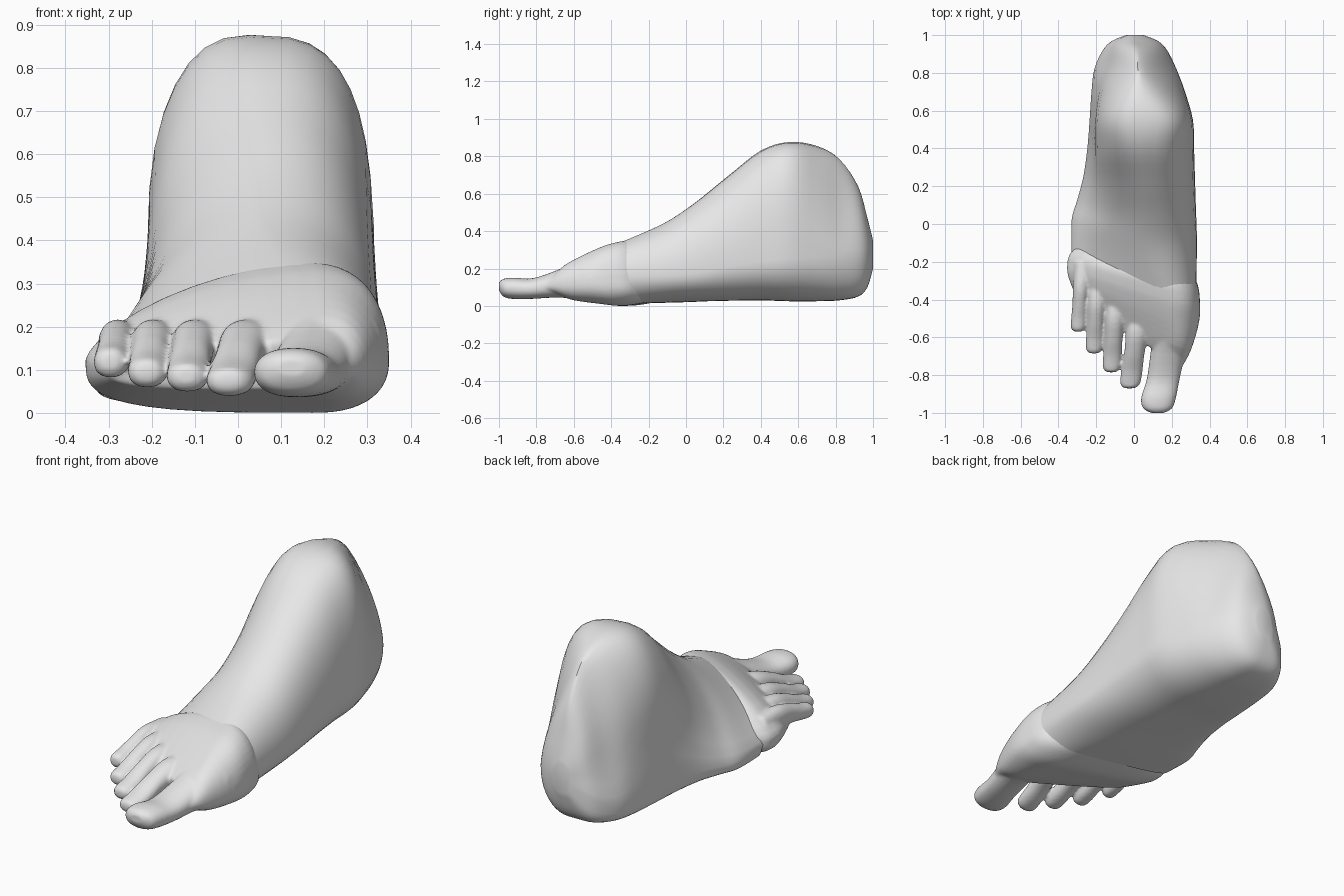
import bpy, bmesh, math

old = bpy.data.objects.get("Cube")
if old:
    bpy.data.objects.remove(old, do_unlink=True)

SEGMENTS = 40
STEPS = 4

# One plain grey for the whole model
grey = bpy.data.materials.new("plain_grey")
grey.use_nodes = True
colour = (0.8, 0.8, 0.8, 1)
grey.diffuse_color = colour
grey.node_tree.nodes["Principled BSDF"].inputs["Base Color"].default_value = colour


def refine(rows):
    """Insert smoothly interpolated rows between the given ones."""
    result = []
    last = len(rows) - 1
    for i in range(last):
        a, b = rows[max(i - 1, 0)], rows[i]
        c, d = rows[i + 1], rows[min(i + 2, last)]
        for step in range(STEPS):
            t = step / STEPS
            result.append([
                q + t * (r - p + t * (2 * p - 5 * q + 4 * r - s + t * (3 * (q - r) + s - p))) / 2
                for p, q, r, s in zip(a, b, c, d)])
    result.append(rows[last])
    return result


def ring(row, sole, lean, waist, arch):
    """Lopsided rounded section: widest at height mid, highest at x = apex.

    sole holds the outer and inner roundness of the lower half; waist pinches
    the outer flank below the ankle; arch lifts the inner flank's widest point."""
    y, skew, x0, x1, z0, z1, apex, mid, outer, inner = row
    points = []
    for i in range(SEGMENTS):
        angle = math.tau * i / SEGMENTS
        c, s = math.cos(angle), math.sin(angle)
        is_inner = c > 0
        side = x1 - apex if is_inner else apex - x0
        middle = mid + arch * (z1 - z0) if is_inner else mid
        if s > 0:
            rise = z1 - middle
            n = inner if is_inner else outer
            if not is_inner:
                height = min(s ** (2 / n), 1)
                side *= 1 - waist * (1 - skew) * math.sin(math.pi * height ** 0.6) ** 4
        else:
            rise = middle - z0
            n = sole[is_inner]
        x = apex + math.copysign(side * abs(c) ** (2 / n), c)
        z = middle + math.copysign(rise * abs(s) ** (2 / n), s)
        points.append((x, y - skew * (0.22 * x + lean * z), z))
    return points


def loft(bm, rows, sole, lean=0.0, waist=0.0, arch=0.0):
    """Skin a closed body through the sections."""
    rings = [[bm.verts.new(p) for p in ring(r, sole, lean, waist, arch)]
             for r in refine(rows)]
    for a, b in zip(rings, rings[1:]):
        for i in range(SEGMENTS):
            j = (i + 1) % SEGMENTS
            bm.faces.new((a[i], a[j], b[j], b[i]))
    bm.faces.new(rings[0])
    bm.faces.new(rings[-1][::-1])


def finish(name, bm):
    bmesh.ops.recalc_face_normals(bm, faces=bm.faces)
    mesh = bpy.data.meshes.new(name)
    bm.to_mesh(mesh)
    bm.free()
    mesh.materials.append(grey)
    obj = bpy.data.objects.new(name, mesh)
    bpy.context.collection.objects.link(obj)
    bpy.ops.object.select_all(action="DESELECT")
    obj.select_set(True)
    bpy.context.view_layer.objects.active = obj
    bpy.ops.object.shade_smooth_by_angle(angle=math.radians(50))
    return obj


# Heel, ankle and instep
# row: y, skew, x min, x max, z min, z max, apex x, widest z, outer and inner power
heel_rows = [
    (1, 0, -.04, .05, .2, .35, 0, .26, 2, 2),
    (.97, 0, -.115, .125, .1, .47, 0, .21, 1.6, 1.8),
    (.92, 0, -.165, .175, .05, .64, .01, .17, 1.35, 1.5),
    (.82, 0, -.21, .225, .03, .785, .02, .14, 1.3, 1.45),
    (.7, 0, -.225, .27, .025, .855, .02, .12, 1.9, 2.1),
    (.55, 0, -.235, .312, .025, .876, .03, .11, 2.6, 3.2),
    (.4, 0, -.247, .318, .03, .83, .04, .1, 2.2, 2.8),
    (.25, .1, -.268, .323, .028, .69, .06, .1, 1.7, 2.4),
    (.12, .3, -.3, .328, .025, .55, .07, .09, 1.5, 2.3),
    (0, .6, -.33, .333, .02, .44, .08, .09, 1.5, 2.2),
    (-.18, 1, -.33, .33, .015, .337, .15, .1, 1.5, 2.1),
]
bm = bmesh.new()
loft(bm, heel_rows, sole=(5, 2.1), lean=0.42, waist=0.08, arch=0.17)
finish("heel_and_instep", bm)

# Ball of the foot, starting inside the instep
ball_rows = [
    (-.12, 1, -.25, .25, .03, .26, .13, .15, 1.6, 2),
    (-.22, 1, -.337, .33, .01, .343, .15, .12, 1.6, 2.3),
    (-.3, 1.2, -.354, .349, 0, .338, .18, .12, 1.6, 2.4),
    (-.38, 1.6, -.35, .345, .01, .3, .19, .12, 1.6, 2.1),
    (-.485, 2.4, -.33, .302, .03, .225, .19, .11, 1.8, 2.1),
    (-.565, 2.8, -.3, .26, .055, .165, .06, .1, 2, 2.3),
]
bm = bmesh.new()
loft(bm, ball_rows, sole=(3.4, 2.3), lean=0.08)


def toe(stations):
    """Tube along y; station: y, centre x, centre z, half width, half height."""
    loft(bm, [(y, 0, x - w, x + w, z - h, z + h, x, z, 2.2, 2.2)
              for y, x, z, w, h in stations], sole=(2.3, 2.3))


# Big toe
toe([
    (-.4, .25, .16, .09, .12),
    (-.55, .222, .145, .114, .113),
    (-.68, .182, .12, .094, .075),
    (-.82, .155, .093, .087, .055),
    (-.92, .13, .094, .092, .057),
    (-.975, .125, .097, .077, .048),
    (-1, .125, .105, .035, .022),
])

# Four small toes share one profile: along, width, lift, half height
toe_profile = [(0, 1.05, 1, .05), (.35, 1.04, 1, .056), (.6, .94, .65, .047),
               (.8, .98, .2, .04), (.93, .95, 0, .036), (.98, .72, 0, .028),
               (1, .4, 0, .014)]
# base x, base y, tip x, tip y, half width, tip height
small_toes = [
    (-.272, -.2, -.297, -.57, .041, .118),
    (-.19, -.27, -.212, -.685, .047, .095),
    (-.09, -.33, -.12, -.785, .05, .085),
    (.042, -.4, -.024, -.87, .057, .075),
]
for bx, by, tx, ty, width, tz in small_toes:
    toe([(by + t * (ty - by), bx + t * (tx - bx), tz + lift * (.16 - tz), width * w, h)
         for t, w, lift, h in toe_profile])

# Fuse the ball and toes into one skin
front = finish("ball_and_toes", bm)
fuse = front.modifiers.new("fuse", "REMESH")
fuse.mode = "VOXEL"
fuse.voxel_size = 0.008
fuse.use_smooth_shade = True
soften = front.modifiers.new("soften", "SMOOTH")
soften.factor = 0.5
soften.iterations = 5
